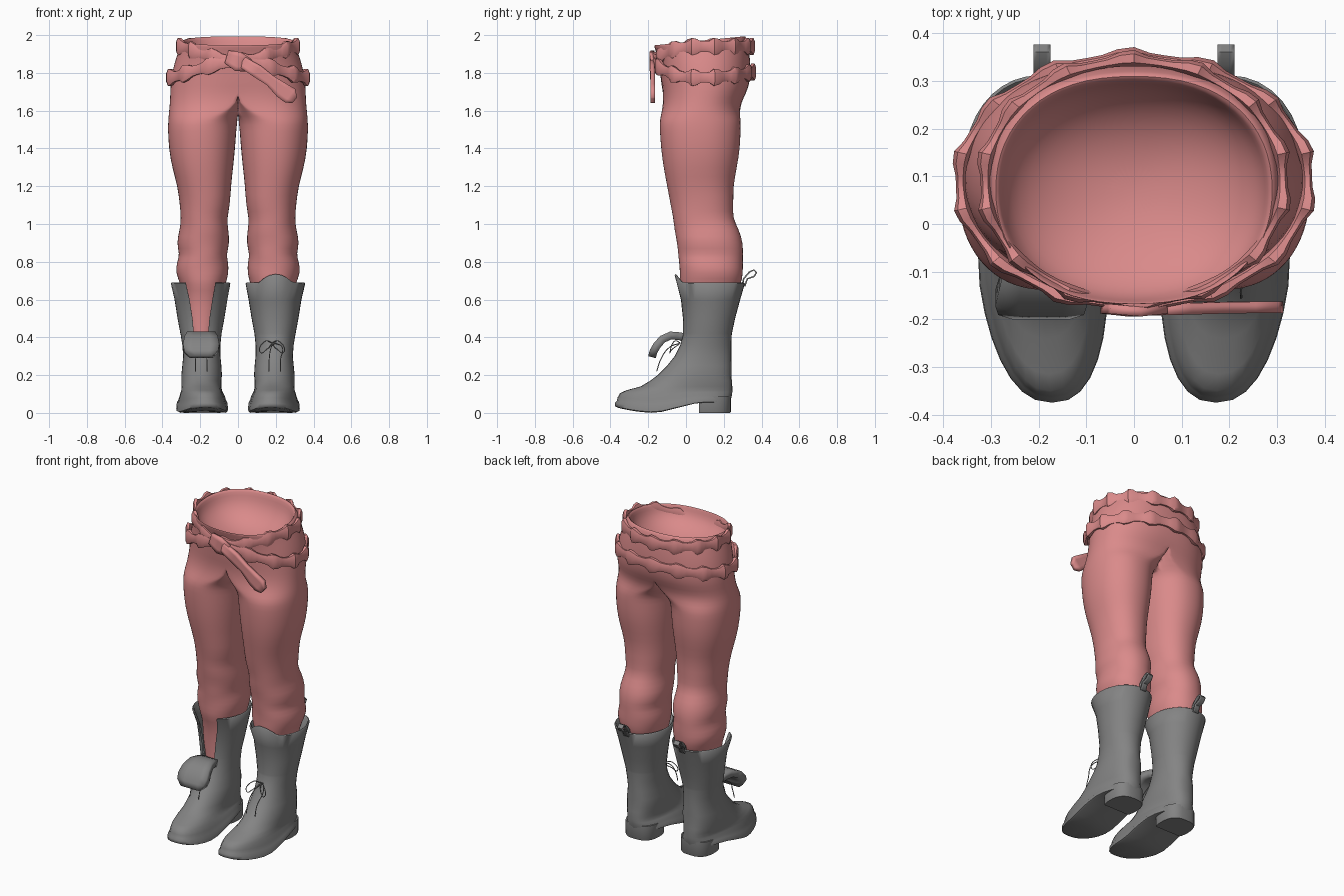
import bpy, bmesh
from math import sin, cos, pi, asin
from mathutils import Vector

cube = bpy.data.objects.get("Cube")
if cube:
    bpy.data.objects.remove(cube)


def material(name, rgb):
    m = bpy.data.materials.new(name)
    m.use_nodes = True
    m.diffuse_color = (*rgb, 1)
    m.node_tree.nodes["Principled BSDF"].inputs["Base Color"].default_value = (*rgb, 1)
    return m


PINK = material("dusty pink", (.7, .255, .255))
GREY = material("boot grey", (.23, .23, .23))


def finish(name, bm, mat, angle=50):
    bmesh.ops.remove_doubles(bm, verts=bm.verts, dist=.0004)
    bmesh.ops.recalc_face_normals(bm, faces=bm.faces)
    mesh = bpy.data.meshes.new(name)
    bm.to_mesh(mesh)
    bm.free()
    mesh.materials.append(mat)
    ob = bpy.data.objects.new(name, mesh)
    bpy.context.collection.objects.link(ob)
    bpy.ops.object.select_all(action='DESELECT')
    ob.select_set(True)
    bpy.context.view_layer.objects.active = ob
    bpy.ops.object.shade_smooth_by_angle(angle=angle * pi / 180)
    return ob


def loft(rows):
    """Skin consecutive rows of points with quads."""
    bm = bmesh.new()
    grid = [[bm.verts.new(p) for p in row] for row in rows]
    for a, b in zip(grid, grid[1:]):
        for i in range(len(a) - 1):
            bm.faces.new((a[i], a[i + 1], b[i + 1], b[i]))
    return bm


def ribbon(name, path, across, widths, thick, mat):
    """Strap following a path, widened along one direction."""
    direction = Vector(across).normalized()
    rows = [[Vector(p) + direction * width * s for s in (-1, -.5, 0, .5, 1)]
            for p, width in zip(path, widths)]
    ob = finish(name, loft(rows), mat)
    mod = ob.modifiers.new("thickness", 'SOLIDIFY')
    mod.thickness, mod.offset = thick, 0


def clamp(value):
    return max(0, min(1, value))


def power(value, exponent):
    return abs(value) ** exponent * (1 if value >= 0 else -1)


SEGMENTS = 32


def turn(i, count=SEGMENTS):
    return 2 * pi * i / count


# Trousers: one leg and half the hips, mirrored
# height, inner x, outer x, front y, back y
LEG = [
    (.36, .13, .25, 0, .2), (.5, .09, .29, 0, .23), (.62, .08, .29, -.01, .26),
    (.68, .065, .305, -.03, .29), (.74, .05, .33, -.035, .305), (.8, .05, .325, -.035, .3),
    (.84, .06, .31, -.04, .3), (.9, .045, .325, -.05, .305), (.97, .05, .31, -.06, .28),
    (1.03, .06, .3, -.07, .25), (1.1, .04, .31, -.08, .25), (1.2, .037, .32, -.1, .25),
    (1.3, .025, .35, -.12, .27), (1.4, .015, .367, -.133, .287), (1.5, .008, .372, -.14, .29),
    (1.55, .002, .37, -.14, .29), (1.59, -.03, .367, -.14, .295), (1.64, -.04, .362, -.14, .31),
    (1.7, -.04, .36, -.135, .335), (1.76, 0, .357, -.135, .342), (1.84, 0, .342, -.14, .342),
    (1.92, 0, .315, -.155, .335), (1.965, 0, .3, -.17, .32), (1.975, 0, .292, -.17, .312)]


def bowl_row(step):
    """Ring of the hollow inside the waist, shrinking to its floor."""
    size, sink = cos(step * pi / 12), sin(step * pi / 12)
    return (1.965 - .17 * sink, 0, .282 * size, .07 - .235 * size, .07 + .23 * size)


def leg_row(z, inner, outer, front, back):
    hip = clamp((z - 1.54) / .11)
    hip *= hip * (3 - 2 * hip)
    row = []
    for a in map(turn, range(SEGMENTS + 1)):
        fold = 1 + (.022 * sin(48 * z + 2 * a) if z < 1.15 else 0)
        leg_x = (inner + outer) / 2 + (outer - inner) / 2 * power(sin(a), .92) * fold
        hip_x = outer * power(max(0, sin(a)), .85)
        y = (front + back) / 2 - (back - front) / 2 * power(cos(a), .92) * fold
        # Shallow hollow between the thighs, front and back
        if 1.56 < z < 1.74:
            y += .02 * (1 - hip_x / outer) * sin((z - 1.56) / .18 * pi) * cos(a)
        tilt = .1 * (y - .09) * clamp((z - 1.8) / .15)
        x = max(0, leg_x * (1 - hip) + hip_x * hip)
        row.append((0 if x < .001 else x, y, z + tilt))
    return row


bm = loft([leg_row(*r) for r in LEG + [bowl_row(k) for k in range(7)]])
middle = [f for f in bm.faces if all(v.co.x < .0005 for v in f.verts)]
bmesh.ops.delete(bm, geom=middle, context='FACES')
trousers = finish("trousers", bm, PINK, 80)
mirror = trousers.modifiers.new("mirror", 'MIRROR')
mirror.merge_threshold = .002
smooth = trousers.modifiers.new("smooth", 'SUBSURF')
smooth.levels = smooth.render_levels = 1


# Belts: straps through wide loops that dip or rise around the hips
def belt(name, radius_x, radius_y, front, side, back):
    rows, count = [], 70
    for k in range(count + 1):
        a = turn(k, count)
        f = cos(a)
        z = side + ((front - side) * f ** 3 if f > 0 else (back - side) * f * f)
        swell = (1.4, 1.25, .85, .8, .9)[k % 5]
        row = []
        for j in range(9):
            b = turn(j + .5, 8)
            r = .013 * swell * power(cos(b), .7) + .01 * (swell - 1)
            h = .034 * swell * power(sin(b), .7)
            row.append(((radius_x + r) * sin(a), .09 - (radius_y + r) * cos(a), z + h))
        rows.append(row)
    finish(name, loft(rows), PINK, 35)


belt("upper_belt", .314, .254, 1.865, 1.94, 1.94)
belt("lower_belt", .366, .26, 1.855, 1.775, 1.805)
ribbon("belt_tail", [(.02, -.18, 1.86), (.1, -.178, 1.81), (.17, -.176, 1.76),
                     (.23, -.175, 1.71), (.275, -.175, 1.68), (.3, -.175, 1.655)],
       (.62, 0, .78), (.03, .035, .03, .042, .045, .02), .024, PINK)
ribbon("belt_knot", [(-.06, -.178, 1.885), (0, -.184, 1.86), (.06, -.178, 1.84)],
       (.3, 0, 1), (.035, .052, .035), .02, PINK)

# Boots: sole, foot and shaft in one loft, then the lining
# height, inner x, outer x, front y, back y
BOOT = [
    (.008, .188, .188, -.3, .18), (0, .062, .317, -.362, .225),
    (.005, .053, .327, -.375, .235), (.03, .055, .325, -.375, .238),
    (.045, .062, .318, -.366, .24), (.07, .067, .312, -.362, .243),
    (.1, .078, .305, -.35, .245), (.12, .085, .3, -.315, .245),
    (.14, .088, .3, -.24, .245), (.17, .088, .3, -.19, .243),
    (.2, .085, .3, -.15, .24), (.25, .088, .295, -.1, .24),
    (.3, .093, .29, -.06, .24), (.36, .093, .295, -.03, .24),
    (.41, .088, .303, -.017, .242), (.42, .087, .305, -.016, .243),
    (.5, .072, .32, -.016, .26), (.6, .056, .336, -.027, .287),
    (.685, .04, .356, -.06, .312)]


def inset(row, amount):
    z, inner, outer, front, back = row
    return z, inner + amount, outer - amount, front + amount, back - amount


shaft = [r for r in reversed(BOOT) if r[0] > .415]
rim_z, *rim = shaft[0]
BOOT_ROWS = BOOT + [inset((rim_z + .005, *rim), .006)] + [inset(r, .012) for r in shaft]


def sole_lift(y):
    if y < -.15:
        return .03 * ((-.15 - y) / .22) ** 2
    return .055 * clamp((y + .15) / .22)


def boot_row(z, inner, outer, front, back, side, is_open):
    center_x, radius_x = (inner + outer) / 2, (outer - inner) / 2
    center_y, radius_y = (front + back) / 2, (back - front) / 2
    gap = 0
    if is_open and z > .415:
        gap = asin((.036 + .04 * ((z - .42) / .27) ** 1.5) / radius_x)
    row = []
    for i in range(SEGMENTS + 1):
        a = gap + (1 - gap / pi) * turn(i)
        y = center_y - radius_y * cos(a)
        blunt = .75 if cos(a) < 0 and z < .3 else .84 if z < .15 else .95
        x = center_x + radius_x * power(sin(a), blunt)
        x -= .07 * max(0, -.12 - y)
        height = z + sole_lift(y) * clamp(1 - z / .12)
        if z > .65 and not is_open and y < .06:
            height += .045 * max(0, 1 - ((x - .2) / .09) ** 2)
        row.append((side * x, y, height))
    return row


def heel_row(z, scale, side):
    row = []
    for a in map(turn, range(SEGMENTS + 1)):
        y = .13 - .107 * scale * power(cos(a), .85)
        x = .19 + .1 * scale * power(sin(a), .7)
        row.append((side * x, max(.07, y), z))
    return row


def lace(name, points):
    curve = bpy.data.curves.new(name, 'CURVE')
    curve.dimensions = '3D'
    curve.bevel_depth, curve.bevel_resolution = .0025, 1
    spline = curve.splines.new('BEZIER')
    spline.bezier_points.add(len(points) - 1)
    for knot, p in zip(spline.bezier_points, points):
        knot.co = p
        knot.handle_left_type = knot.handle_right_type = 'AUTO'
    curve.materials.append(GREY)
    bpy.context.collection.objects.link(bpy.data.objects.new(name, curve))


LOOP = [(.295, .66), (.305, .71), (.335, .745), (.36, .757),
        (.373, .742), (.36, .722), (.325, .71), (.31, .67)]
for label, side, is_open in (("left", 1, False), ("right", -1, True)):
    finish(label + "_boot", loft([boot_row(*r, side, is_open) for r in BOOT_ROWS]), GREY, 65)
    # Heel block, closed underneath and on top
    heel = [heel_row(z, scale, side) for z, scale in ((0, .97), (.006, 1), (.09, 1))]
    under, over = ([(side * .19, .15, z)] * (SEGMENTS + 1) for z in (0, .09))
    finish(label + "_heel", loft([under] + heel + [over]), GREY, 40)
    # Pull loop at the back of the shaft
    ribbon(label + "_pull_loop", [(side * .193, y, z) for y, z in LOOP],
           (1, 0, 0), [.018] * len(LOOP), .008, GREY)
    # Hanging lace ends
    for part, x in (("inner", .165), ("outer", .225)):
        lace(f"{label}_{part}_lace_end",
             [(side * .195, -.03, .37), (side * (x + .01), -.09, .345),
              (side * x, -.135, .28), (side * x, -.155, .22)])

# Bow on the laced boot
for label, s in (("inner", -1), ("outer", 1)):
    lace(label + "_bow_loop",
         [(.18, -.03, .37), (.18 + s * .035, -.06, .38), (.18 + s * .06, -.085, .32),
          (.18 + s * .03, -.075, .335), (.18, -.035, .365)])

# Folded tongue on the open boot
ribbon("folded_tongue",
       [(-.195, y, z) for y, z in ((.01, .39), (-.03, .405), (-.08, .41), (-.125, .39),
                                   (-.155, .355), (-.172, .325), (-.18, .295))],
       (1, 0, 0), (.05, .06, .075, .088, .096, .09, .06), .042, GREY)
